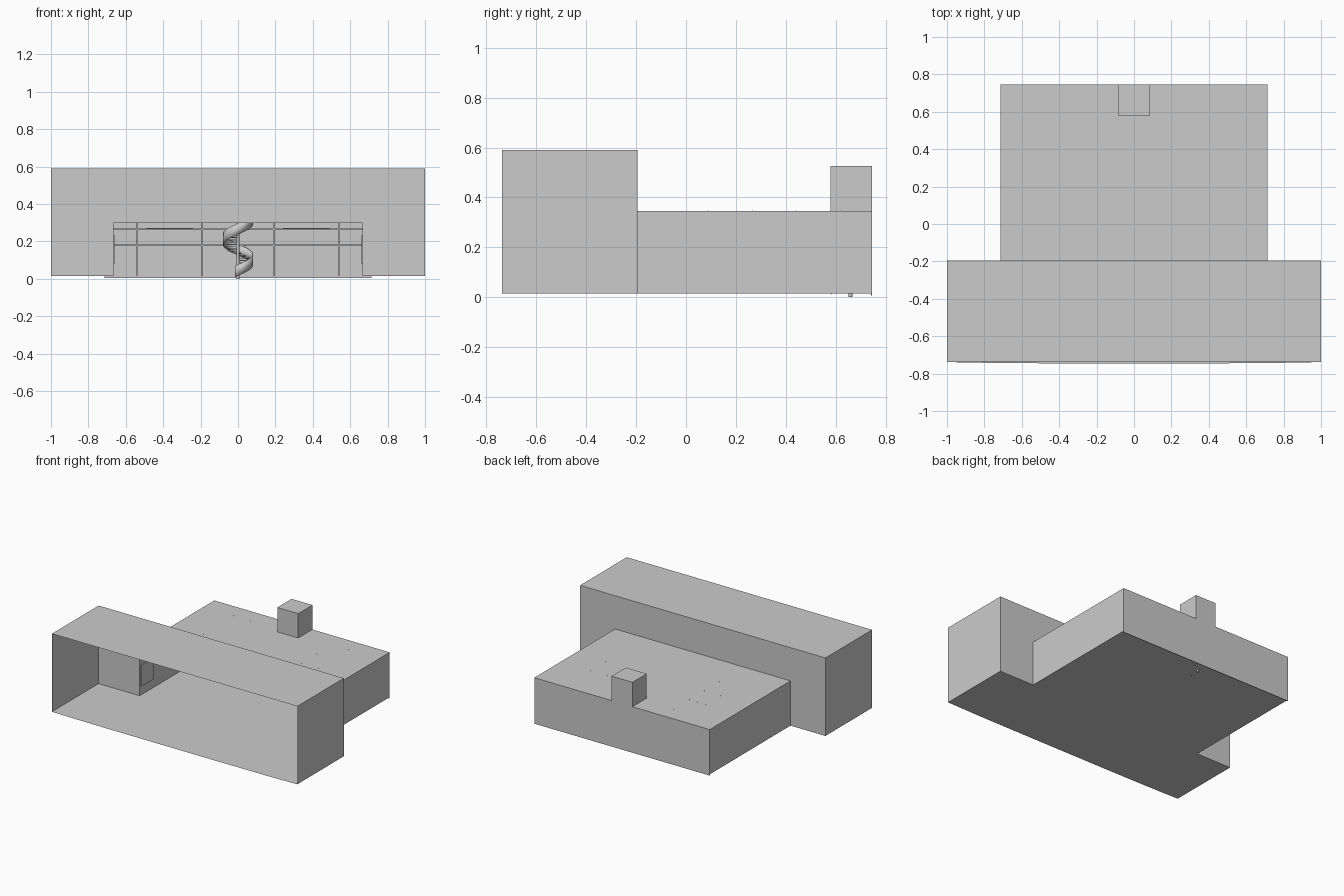
import bpy, bmesh
from math import sin, cos, pi

if "Cube" in bpy.data.objects:
    bpy.data.objects.remove(bpy.data.objects["Cube"])


def mesh_object(name, verts, faces):
    me = bpy.data.meshes.new(name)
    me.from_pydata(verts, [], faces)
    ob = bpy.data.objects.new(name, me)
    bpy.context.collection.objects.link(ob)
    return ob


def box(name, x0, x1, y0, y1, z0, z1, skip=()):
    """Box between limits; named sides in skip are left open."""
    v = [(x, y, z) for z in (z0, z1) for y in (y0, y1) for x in (x0, x1)]
    f = {'bottom': (0, 2, 3, 1), 'top': (4, 5, 7, 6), 'front': (0, 1, 5, 4),
         'back': (2, 6, 7, 3), 'left': (0, 4, 6, 2), 'right': (1, 3, 7, 5)}
    return mesh_object(name, v, [f[k] for k in f if k not in skip])


def slab(name, outline, z0, z1=None):
    """Flat outline, extruded upward if z1 is given."""
    n = len(outline)
    ob = mesh_object(name, [(x, y, z0) for x, y in outline], [tuple(range(n))])
    if z1 is not None:
        bm = bmesh.new()
        bm.from_mesh(ob.data)
        r = bmesh.ops.extrude_face_region(bm, geom=bm.faces[:])
        for e in r['geom']:
            if isinstance(e, bmesh.types.BMVert):
                e.co.z = z1
        bmesh.ops.recalc_face_normals(bm, faces=bm.faces[:])
        bm.to_mesh(ob.data)
        bm.free()
    return ob


def cylinder(name, x, y, z0, z1, r, sides=12):
    bpy.ops.mesh.primitive_cylinder_add(vertices=sides, radius=r, depth=z1 - z0,
                                        location=(x, y, (z0 + z1) / 2))
    bpy.context.object.name = name


FLOOR, W, WI, BACK, MID = 0.015, 0.715, 0.665, 0.745, -0.195

# Shared floor with slightly bowed front edge
bow = [(-1 + i / 8, -0.745 + 0.007 * abs(-1 + i / 8) ** 4) for i in range(17)]
slab("floor", bow + [(1, MID), (W, MID), (W, BACK), (-W, BACK), (-W, MID), (-1, MID)], FLOOR)

# Front hall: thin sheets, open to the front, opening in the back wall
box("front_hall_shell", -1, 1, -0.738, MID, FLOOR, 0.59, ('front', 'back', 'bottom'))
arch = [(-1, FLOOR), (-WI, FLOOR), (-WI, 0.30), (WI, 0.30),
        (WI, FLOOR), (1, FLOOR), (1, 0.59), (-1, 0.59)]
mesh_object("front_hall_back_wall", [(x, MID, z) for x, z in arch],
            [(0, 1, 2, 7), (2, 3, 6, 7), (3, 4, 5, 6)])

# Rear hall: thick side walls, roof with a stair notch, glazed back
T, TY = 0.085, 0.58
slab("rear_roof", [(-W, MID), (W, MID), (W, BACK), (T, BACK), (T, TY),
                   (-T, TY), (-T, BACK), (-W, BACK)], 0.30, 0.345)
for s, side in ((-1, "left"), (1, "right")):
    a, b = sorted((s * W, s * WI))
    box(side + "_rear_wall", a, b, MID, BACK, FLOOR, 0.30)
    # Panels hung on the side walls
    for y in (-0.11, 0.23, 0.58):
        a, b = sorted((s * WI, s * (WI - 0.006)))
        box(side + "_wall_panel", a, b, y - 0.07, y + 0.07, 0.08, 0.235)
box("back_glazing", -W, W, BACK - 0.003, BACK, 0.006, 0.345)

# Glazing bars
for x in (-0.54, -0.19, 0.19, 0.54):
    box("mullion", x - 0.004, x + 0.004, 0.73, 0.742, FLOOR, 0.30)
for z in (0.18, 0.265):
    box("transom", -WI, WI, 0.73, 0.742, z - 0.004, z + 0.004)

# Stair tower on the roof
box("stair_tower", -T, T, TY, BACK, 0.345, 0.525, ('bottom',))

# Spiral stair: pole, wedge treads, helical balustrade
CY, R, STEPS, TURNS = 0.66, 0.08, 27, 1.5
cylinder("stair_pole", 0, CY, 0, 0.38, 0.008)


def on_helix(t, r, dz=0.0):
    a = -pi / 2 - 0.2 + t * TURNS * 2 * pi
    return (r * cos(a), CY + r * sin(a), FLOOR + 0.33 * t + dz)


for i in range(STEPS):
    z = FLOOR + 0.33 * (i + 1) / STEPS
    pts = [on_helix(t / STEPS, r)[:2] for t, r in
           ((i, 0.006), (i, R), (i + 1, R), (i + 1, 0.006))]
    slab("stair_tread", pts, z - 0.004, z)
N = 72
rows = [on_helix(i / N, R, dz) for i in range(N + 1) for dz in (-0.005, 0.055)]
rail = mesh_object("stair_balustrade", rows,
                   [(2 * i, 2 * i + 2, 2 * i + 3, 2 * i + 1) for i in range(N)])
rail.data.shade_smooth()
th = rail.modifiers.new("thickness", 'SOLIDIFY')
th.thickness = 0.002

# Hanging light bars with cables that reach just through the roof
for s in (-1, 1):
    for y in (0.09, 0.265, 0.44, 0.62):
        a, b = sorted((s * 0.24, s * 0.49))
        box("light_bar", a, b, y - 0.015, y + 0.015, 0.266, 0.272)
        for k in range(4):
            cylinder("light_cable", s * (0.267 + 0.067 * k), y, 0.272, 0.347, 0.001, 6)
